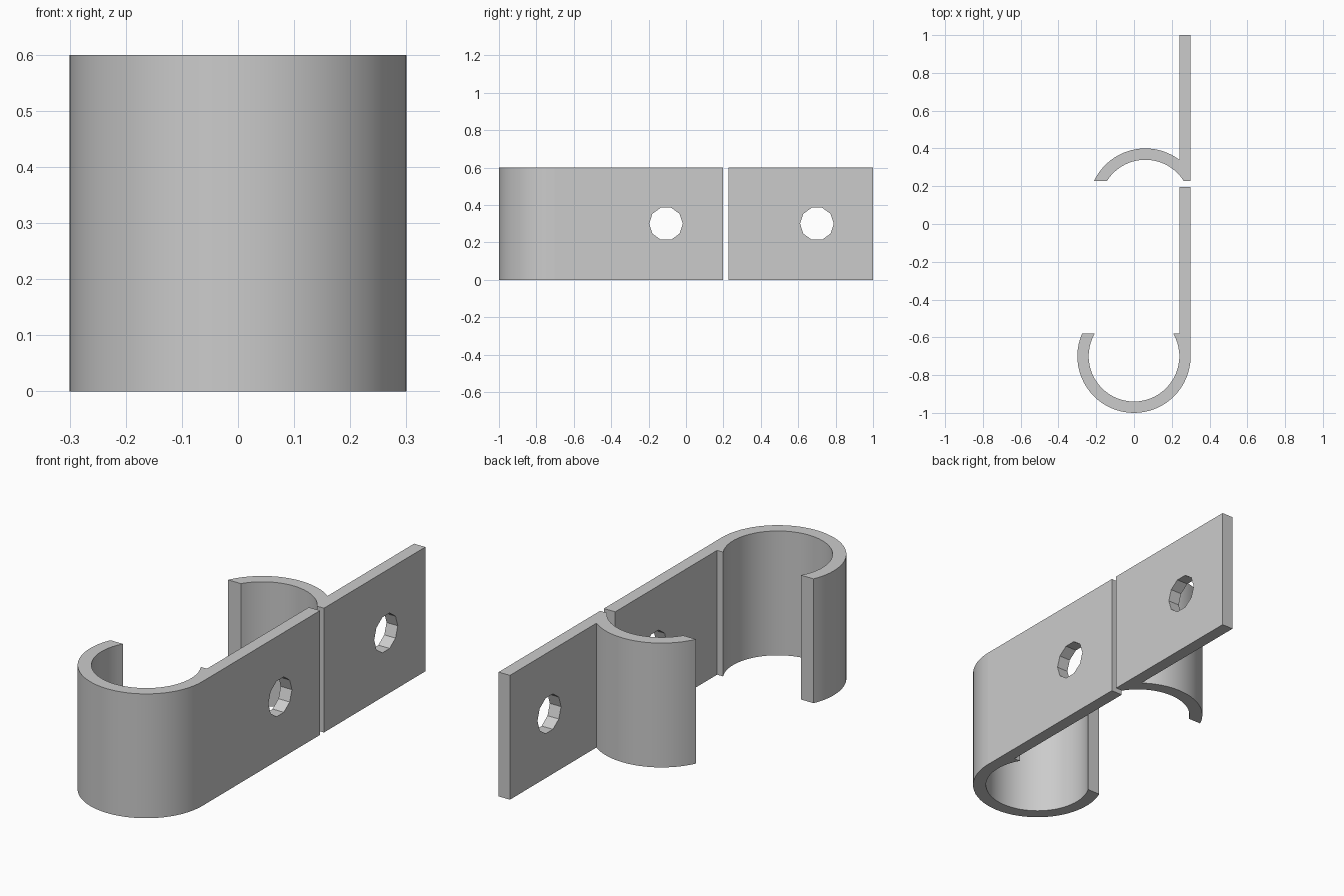
import bpy, bmesh, math

cube = bpy.data.objects.get("Cube")
if cube:
    bpy.data.objects.remove(cube, do_unlink=True)

HEIGHT = 0.6
OUTER, INNER = 0.30, 0.24      # radii of the curved clips
BACK, FACE = 0.24, 0.30        # x range of the flat plates
STEPS = 36

metal = bpy.data.materials.new("grey_metal")
metal.use_nodes = True
GREY = (0.6, 0.6, 0.6, 1)
metal.diffuse_color = GREY
metal.node_tree.nodes["Principled BSDF"].inputs["Base Color"].default_value = GREY


def arc(cx, cy, r, start, end):
    """Points along a circular arc, both ends included."""
    return [(cx + r * math.cos(start + (end - start) * i / STEPS),
             cy + r * math.sin(start + (end - start) * i / STEPS))
            for i in range(STEPS + 1)]


def extrude_profile(name, points):
    """Upright prism with smooth curved walls and flat plates."""
    bm = bmesh.new()
    base = bm.faces.new([bm.verts.new((x, y, 0)) for x, y in points])
    top = bmesh.ops.extrude_face_region(bm, geom=[base])["geom"]
    bmesh.ops.translate(bm, vec=(0, 0, HEIGHT),
                        verts=[v for v in top if isinstance(v, bmesh.types.BMVert)])
    bmesh.ops.recalc_face_normals(bm, faces=bm.faces)
    for f in bm.faces:
        f.smooth = len(f.verts) == 4 and f.calc_area() < 0.05 * HEIGHT
    for e in bm.edges:
        e.smooth = e.calc_face_angle(math.pi) < math.radians(30)
    mesh = bpy.data.meshes.new(name)
    bm.to_mesh(mesh)
    bm.free()
    mesh.materials.append(metal)
    obj = bpy.data.objects.new(name, mesh)
    bpy.context.collection.objects.link(obj)
    return obj


def drill(obj, y):
    """Ten-sided screw hole through the plate."""
    bpy.ops.mesh.primitive_cylinder_add(
        vertices=10, radius=0.09, depth=0.2,
        location=(0.27, y, HEIGHT / 2), rotation=(0, math.pi / 2, 0))
    cutter = bpy.context.object
    cutter.hide_render = True
    cutter.data.materials.append(metal)
    mod = obj.modifiers.new("screw_hole", "BOOLEAN")
    mod.operation, mod.solver, mod.object = "DIFFERENCE", "EXACT", cutter
    bpy.context.view_layer.objects.active = obj
    bpy.ops.object.modifier_apply(modifier=mod.name)
    bpy.data.objects.remove(cutter, do_unlink=True)


# Front clip: deep hook running into a long plate
cy, cut = -0.70, -0.58
a_out = math.asin((cut - cy) / OUTER)
a_in = math.asin((cut - cy) / INNER)
front = (arc(0, cy, OUTER, -math.pi - a_out, 0)
         + [(FACE, 0.197), (BACK, 0.197), (BACK, cut)]
         + arc(0, cy, INNER, a_in, -math.pi - a_in))
drill(extrude_profile("front_hook_plate", front), -0.107)

# Rear clip: shallow arc branching from a short plate
cx, cy, cut = 0.06, 0.10, 0.227
a_out = math.asin((cut - cy) / OUTER)
a_in = math.asin((cut - cy) / INNER)
a_join = math.acos((BACK - cx) / OUTER)
rear = ([(FACE, cut), (FACE, 1), (BACK, 1)]
        + arc(cx, cy, OUTER, a_join, math.pi - a_out)
        + arc(cx, cy, INNER, math.pi - a_in, a_in))
drill(extrude_profile("rear_arc_plate", rear), 0.70)
